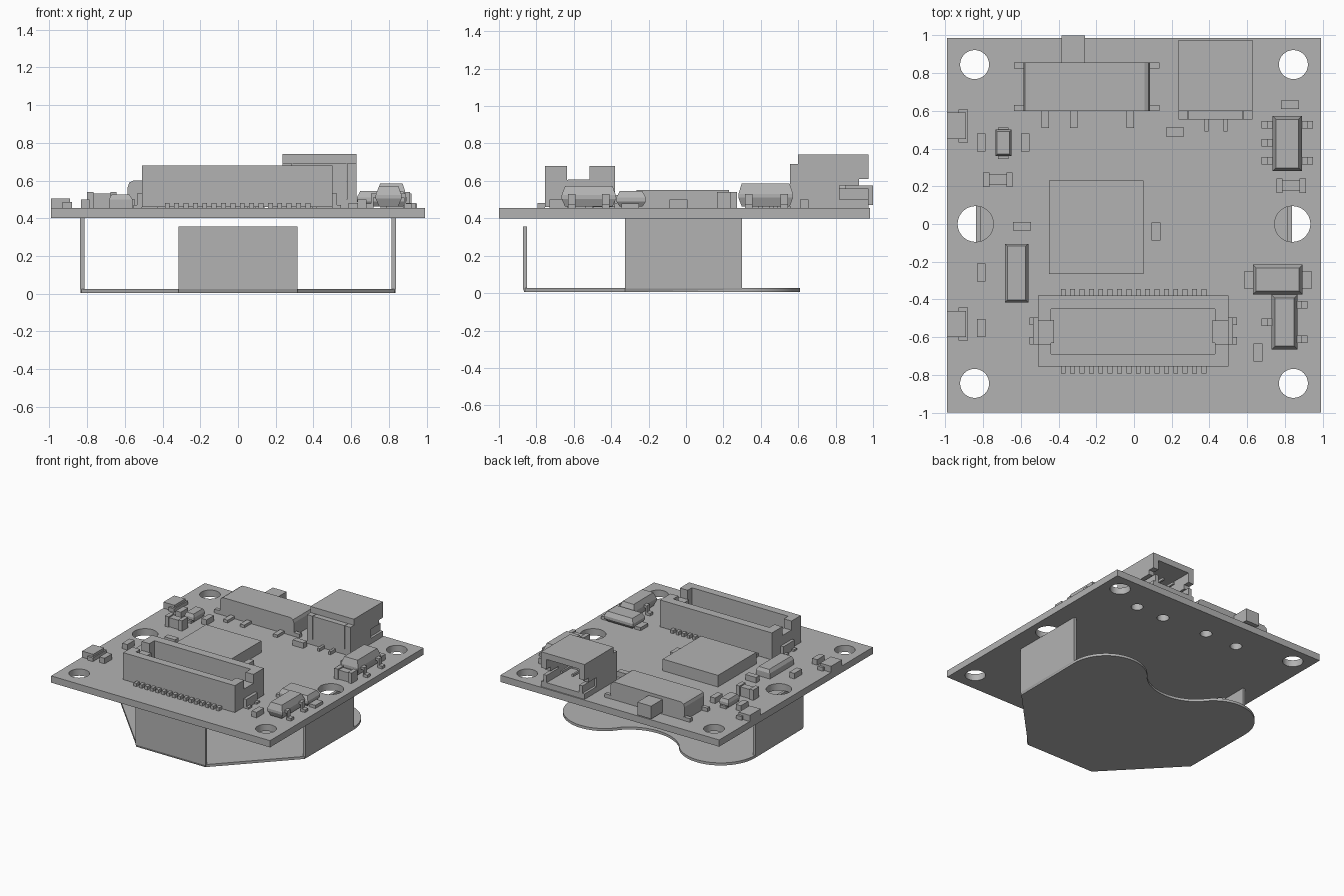
import bpy, bmesh
from math import sin, cos, pi, atan2, hypot

old = bpy.data.objects.get("Cube")
if old:
    bpy.data.objects.remove(old, do_unlink=True)

GREY = (0.45, 0.45, 0.45, 1)
grey = bpy.data.materials.new("plain grey")
grey.use_nodes = True
grey.diffuse_color = GREY
grey.node_tree.nodes["Principled BSDF"].inputs["Base Color"].default_value = GREY

BASE, TOP = 0.40, 0.455   # underside and upper face of the board


def finish(name, bm):
    bmesh.ops.recalc_face_normals(bm, faces=bm.faces)
    mesh = bpy.data.meshes.new(name)
    bm.to_mesh(mesh)
    bm.free()
    mesh.materials.append(grey)
    ob = bpy.data.objects.new(name, mesh)
    bpy.context.collection.objects.link(ob)
    return ob


def add_loft(bm, x0, x1, y0, y1, levels):
    """Stack of rectangles, each level giving (height, x inset, y inset)."""
    rings = []
    for z, ix, iy in levels:
        corners = ((x0 + ix, y0 + iy), (x1 - ix, y0 + iy), (x1 - ix, y1 - iy), (x0 + ix, y1 - iy))
        rings.append([bm.verts.new((x, y, z)) for x, y in corners])
    for a, b in zip(rings, rings[1:]):
        for i in range(4):
            j = (i + 1) % 4
            bm.faces.new((a[i], a[j], b[j], b[i]))
    bm.faces.new(rings[0][::-1])
    bm.faces.new(rings[-1])


def boxes(name, items):
    """One object from (x0, x1, y0, y1, z0, z1) boxes."""
    bm = bmesh.new()
    for x0, x1, y0, y1, z0, z1 in items:
        add_loft(bm, x0, x1, y0, y1, [(z0, 0, 0), (z1, 0, 0)])
    return finish(name, bm)


def loft(name, x0, x1, y0, y1, levels):
    bm = bmesh.new()
    add_loft(bm, x0, x1, y0, y1, levels)
    return finish(name, bm)


def arc(cx, cy, r, a0, a1, n):
    return [(cx + r * cos(a0 + (a1 - a0) * i / n), cy + r * sin(a0 + (a1 - a0) * i / n))
            for i in range(n + 1)]


def sheet(name, loops, z0, z1):
    """Flat sheet from an outline followed by hole outlines."""
    curve = bpy.data.curves.new(name, 'CURVE')
    curve.dimensions = '2D'
    curve.fill_mode = 'BOTH'
    curve.extrude = (z1 - z0) / 2
    for pts in loops:
        sp = curve.splines.new('POLY')
        sp.points.add(len(pts) - 1)
        for p, (x, y) in zip(sp.points, pts):
            p.co = (x, y, 0, 1)
        sp.use_cyclic_u = True
    tmp = bpy.data.objects.new(name, curve)
    bpy.context.collection.objects.link(tmp)
    bpy.context.view_layer.update()
    mesh = bpy.data.meshes.new_from_object(tmp.evaluated_get(bpy.context.evaluated_depsgraph_get()))
    bpy.data.objects.remove(tmp, do_unlink=True)
    bm = bmesh.new()
    bm.from_mesh(mesh)
    bmesh.ops.remove_doubles(bm, verts=bm.verts, dist=0.0005)
    bmesh.ops.translate(bm, verts=bm.verts, vec=(0, 0, (z0 + z1) / 2))
    ob = finish(name, bm)
    bpy.ops.object.select_all(action='DESELECT')
    ob.select_set(True)
    bpy.context.view_layer.objects.active = ob
    bpy.ops.object.shade_smooth_by_angle(angle=0.6)
    return ob


# Circuit board with mounting holes and peg holes
holes = [(sx * 0.845, sy * 0.845, 0.077) for sx in (-1, 1) for sy in (-1, 1)]
holes += [(-0.84, 0, 0.095), (0.84, 0, 0.095)]
holes += [(x, 0.72, 0.045) for x in (0.32, 0.574)] + [(x, 0.745, 0.045) for x in (-0.373, -0.08)]
edge = [(-0.99, -1), (0.99, -1), (0.99, 0.985), (-0.99, 0.985)]
sheet("circuit_board", [edge] + [arc(x, y, r, 0, 2 * pi * 31 / 32, 31) for x, y, r in holes], BASE, TOP)

# Battery clip: base with two lobes and a hollow between them
LX, LY, LR, HR, HY = 0.525, 0.30, 0.31, 0.377, 0.737
t = atan2(HY - LY, -LX)
half = [(0.315, -0.86), (0.83, -0.325)] + arc(LX, LY, LR, 0, t, 20)
hollow = arc(0, HY, HR, t - pi, -pi - t + pi, 20)[1:-1]
mirror = [(-x, y) for x, y in reversed(half)]
sheet("clip_base", [half + hollow + mirror], 0.005, 0.026)
bend = [(0.005, 0.008, 0), (0.025, 0, 0)]
for side, x in (("left", 0.815), ("right", -0.837)):
    loft(f"clip_{side}_wall", x, x + 0.022, -0.325, 0.30, bend + [(BASE, 0, 0)])
loft("clip_front_tab", -0.315, 0.315, -0.872, -0.85, [(0.005, 0, 0.008), (0.025, 0, 0), (0.355, 0, 0)])

# Main chip
boxes("main_chip", [(-0.45, 0.05, -0.265, 0.23, TOP, 0.55)])

# Long board connector: floor, side walls, low ends, latches and pins
CX = -0.005
parts = [(-0.51, 0.50, -0.755, -0.38, TOP + 0.005, 0.50)]
parts += [(-0.51, 0.50, -0.755, -0.69, 0.50, 0.68), (-0.51, 0.50, -0.45, -0.38, 0.50, 0.68)]
for x0, x1 in ((-0.51, -0.44), (0.43, 0.50)):
    parts += [(x0, x1, -0.69, -0.635, 0.50, 0.68), (x0, x1, -0.515, -0.45, 0.50, 0.68)]
    parts.append((x0, x1, -0.635, -0.515, 0.50, 0.605))
boxes("connector_housing", parts)
latch = []
for s in (-1, 1):
    for a, b, y0, y1, z1 in ((0.42, 0.505, -0.63, -0.51, 0.607), (0.505, 0.53, -0.64, -0.495, 0.53),
                             (0.53, 0.55, -0.535, -0.495, 0.47), (0.53, 0.55, -0.64, -0.60, 0.47)):
        xa, xb = sorted((CX + s * a, CX + s * b))
        latch.append((xa, xb, y0, y1, TOP, z1))
boxes("connector_latches", latch)
pins = []
for i in range(16):
    x = -0.375 + i * 0.0497
    pins += [(x - 0.013, x + 0.013, y, y + 0.04, TOP, 0.482) for y in (-0.793, -0.385)]
boxes("connector_pins", pins)

# Slide switch
loft("switch_body", -0.585, 0.085, 0.60, 0.855,
     [(TOP, 0, 0), (0.565, 0, 0), (0.588, 0.008, 0), (0.60, 0.03, 0)])
boxes("switch_slider", [(-0.385, -0.26, 0.85, 1.0, 0.47, 0.575)])
boxes("switch_lugs", [(x, x + 0.06, y, y + 0.032, TOP, 0.485)
                      for x in (-0.635, 0.075) for y in (0.60, 0.825)])
boxes("switch_pins", [(x, x + 0.04, 0.51, 0.61, TOP, 0.477) for x in (-0.49, -0.34, -0.04)])

# Power socket, open to the back, with slotted sides and a stepped front
X0, X1 = 0.235, 0.628
parts = [(X0, X1, 0.60, 0.975, 0.69, 0.74), (X0, X1, 0.555, 0.975, TOP, 0.50),
         (0.29, 0.575, 0.555, 0.66, 0.50, 0.69)]
for xa, xb in ((X0, 0.285), (0.578, X1)):
    parts += [(xa, xb, 0.555, 0.82, 0.50, 0.69), (xa, xb, 0.82, 0.925, 0.575, 0.69),
              (xa, xb, 0.925, 0.975, 0.61, 0.69)]
    parts.append((xa, xb, 0.61, 0.68, 0.69, 0.70))
for xa, xb in ((X0 + 0.02, 0.285), (0.578, X1 - 0.02)):
    parts.append((xa, xb, 0.82, 0.975, 0.50, 0.56))
boxes("socket_shell", parts)
boxes("socket_pins", [(x, x + 0.02, 0.49, 0.565, TOP, 0.48) for x in (0.375, 0.475)]
      + [(x, x + 0.015, 0.70, 0.92, 0.58, 0.60) for x in (0.375, 0.475)])

# Small block parts
UPRIGHT = [(-0.81, 0.433), (-0.577, 0.433), (0.117, -0.04), (-0.81, -0.258), (-0.81, -0.552), (0.657, -0.682)]
FLAT = [(0.217, 0.488), (0.827, 0.632), (-0.593, -0.012)]
boxes("small_resistors",
      [(x - 0.023, x + 0.023, y - 0.048, y + 0.048, TOP, 0.50) for x, y in UPRIGHT]
      + [(x - 0.048, x + 0.048, y - 0.023, y + 0.023, TOP, 0.50) for x, y in FLAT])

# Side lights on the board edge
for name, y in (("back", 0.52), ("front", -0.53)):
    boxes(f"{name}_side_light", [(-0.93, -0.88, y - 0.088, y + 0.088, TOP, 0.485),
                                 (-0.945, -0.89, y - 0.07, y + 0.07, 0.485, 0.505),
                                 (-0.99, -0.93, y - 0.07, y + 0.07, TOP, 0.505)])

# Waisted capacitors
for name, x, y in (("right", -0.722, 0.235), ("left", 0.833, 0.203)):
    boxes(f"{name}_capacitor", [(x - 0.078, x - 0.045, y - 0.038, y + 0.038, TOP, 0.54),
                                (x + 0.045, x + 0.078, y - 0.038, y + 0.038, TOP, 0.54),
                                (x - 0.045, x + 0.045, y - 0.028, y + 0.028, TOP, 0.53)])


def package(name, x0, x1, y0, y1, z1, slope=0.018):
    """Moulded chip body, widest in the middle."""
    mid = (TOP + z1) / 2
    return loft(name, x0, x1, y0, y1, [(TOP + 0.008, slope, slope), (mid - 0.01, 0, 0),
                                       (mid + 0.01, 0, 0), (z1, slope, slope)])


def legs(name, x_in, x_out, ys):
    """Bent legs running from a body out and down to the board."""
    parts = []
    for y in ys:
        step = (x_out - x_in) / 2
        for a, b, z0, z1 in ((x_in - step / 3, x_in + step, 0.51, 0.53),
                             (x_in + step * 0.6, x_in + step, TOP, 0.53),
                             (x_in + step, x_out, TOP, 0.477)):
            parts.append((min(a, b), max(a, b), y - 0.02, y + 0.02, z0, z1))
    boxes(name, parts)


# Moulded chips, diodes and inductor
package("back_chip", 0.735, 0.89, 0.28, 0.572, 0.585)
legs("back_chip_right_legs", 0.735, 0.675, (0.525, 0.43, 0.335))
legs("back_chip_left_legs", 0.89, 0.95, (0.525, 0.335))
package("front_chip", 0.73, 0.867, -0.665, -0.375, 0.572)
legs("front_chip_right_leg", 0.735, 0.675, (-0.52,))
legs("front_chip_left_legs", 0.862, 0.92, (-0.428, -0.612))
package("large_diode", 0.63, 0.893, -0.373, -0.215, 0.545)
boxes("large_diode_tabs", [(0.585, 0.64, -0.345, -0.25, TOP, 0.48), (0.885, 0.942, -0.345, -0.25, TOP, 0.48)])
package("small_diode", -0.735, -0.65, 0.36, 0.5, 0.525, 0.01)
boxes("small_diode_tabs", [(-0.72, -0.665, 0.345, 0.512, TOP, 0.475)])
loft("inductor", -0.685, -0.56, -0.415, -0.105, [(TOP, 0, 0), (0.50, 0, 0), (0.525, 0.015, 0.012)])
